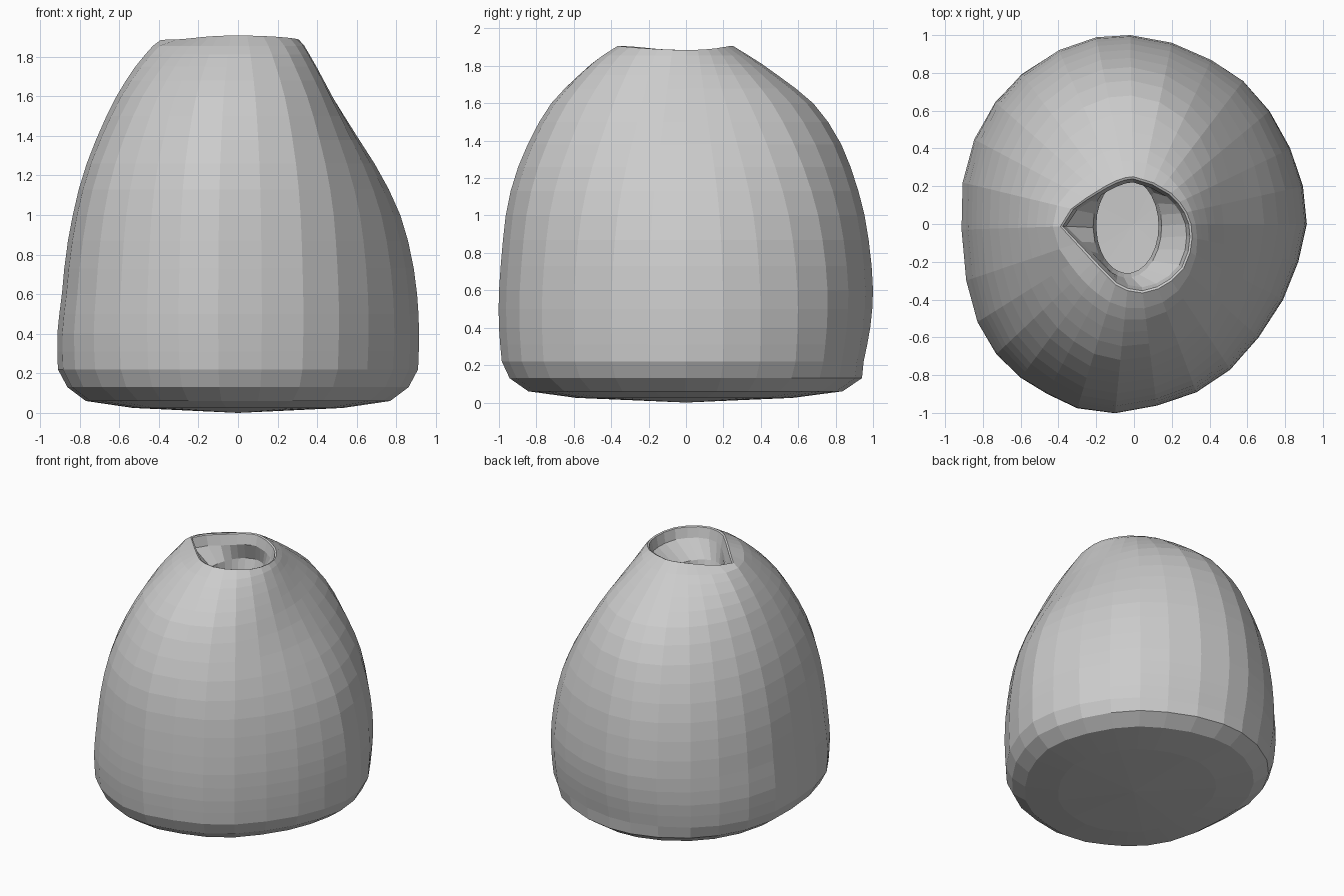
import bpy, bmesh, math

if "Cube" in bpy.data.objects:
    bpy.data.objects.remove(bpy.data.objects["Cube"])

# Widest outline and opening outline (plan view)
BASE = [(.915, 0), (.895, .2), (.83, .4), (.72, .6), (.58, .76), (.41, .87), (.2, .96),
        (-.02, 1), (-.2, .99), (-.4, .925), (-.6, .8), (-.74, .65), (-.85, .45),
        (-.91, .22), (-.915, -.03), (-.89, -.3), (-.83, -.52), (-.73, -.69),
        (-.6, -.815), (-.46, -.9), (-.3, -.975), (-.1, -1), (.12, -.96),
        (.33, -.89), (.51, -.77), (.66, -.6), (.79, -.4), (.87, -.2)]
RIM = [(.3, .03), (.22, .15), (.1, .22), (-.02, .255), (-.12, .22), (-.25, .14),
       (-.36, .06), (-.4, 0), (-.36, -.05), (-.3, -.11), (-.2, -.22), (-.1, -.32),
       (0, -.37), (.1, -.36), (.2, -.3), (.28, -.22), (.31, -.1)]
# Extents per height: z, right, back, left, front
PROFILE = [(.22, .91, .95, .91, .985), (.4, .915, .985, .913, 1), (.6, .905, 1, .89, 1),
           (.8, .875, .985, .87, .985), (1, .82, .955, .835, .965),
           (1.2, .725, .90, .785, .92), (1.4, .60, .82, .71, .84),
           (1.6, .475, .68, .615, .725), (1.75, .39, .49, .52, .58),
           (1.84, .335, .36, .445, .475), (1.9, .30, .255, .39, .37)]
HEIGHTS = [.22, .31, .4, .5, .6, .73, .87, 1, 1.13, 1.26, 1.38, 1.5, 1.6, 1.68, 1.75, 1.81, 1.855]
BASE_EXT = (.915, 1, .915, 1)
ANGLES = [math.atan2(y, x) % math.tau for x, y in BASE]


def radius(outline, a):
    """Distance from the axis to a closed outline along direction a."""
    c, s = math.cos(a), math.sin(a)
    for (x1, y1), (x2, y2) in zip(outline, outline[1:] + outline[:1]):
        dx, dy = x2 - x1, y2 - y1
        den = c * dy - s * dx
        if abs(den) < 1e-9:
            continue
        r = (x1 * dy - y1 * dx) / den
        u = (x1 * s - y1 * c) / den
        if r > 0 and -1e-6 <= u <= 1 + 1e-6:
            return r
    return .3


def soft_rim(a):
    """Rounded version of the opening, used for the shoulder below it."""
    return sum(radius(RIM, a + d) for d in (-.3, -.15, 0, .15, .3)) / 5


SOFT_EXT = [soft_rim(k * math.pi / 2) for k in range(4)]


def extents(z):
    """Smooth interpolation of the side profiles."""
    i = max(k for k in range(len(PROFILE) - 1) if PROFILE[k][0] <= z + 1e-6)
    p, q = PROFILE[i], PROFILE[i + 1]
    a, b = PROFILE[max(i - 1, 0)], PROFILE[min(i + 2, len(PROFILE) - 1)]
    h = q[0] - p[0]
    f = (z - p[0]) / h
    out = []
    for k in range(1, 5):
        m0 = (q[k] - a[k]) / (q[0] - a[0]) * h
        m1 = (b[k] - p[k]) / (b[0] - p[0]) * h
        out.append((2*f**3 - 3*f*f + 1) * p[k] + (f**3 - 2*f*f + f) * m0
                   + (3*f*f - 2*f**3) * q[k] + (f**3 - f*f) * m1)
    return out


def wall_ring(z, inset=0.0):
    """Blend from opening outline to widest outline, separately per side."""
    t = [(e - r) / (b - r) for e, r, b in zip(extents(z), SOFT_EXT, BASE_EXT)]
    pts = []
    for a in ANGLES:
        c, s = math.cos(a), math.sin(a)
        k = t[0 if c > 0 else 2] * c * c + t[1 if s > 0 else 3] * s * s
        r0 = soft_rim(a)
        r = r0 + (radius(BASE, a) - r0) * k - inset
        pts.append((r * c, r * s, z))
    return pts


def base_ring(z, scale):
    return [(x * scale, y * scale - .02 * (1 - scale), z) for x, y in BASE]


def rim_ring(drop, inset):
    return [((radius(RIM, a) - inset) * math.cos(a), (radius(RIM, a) - inset) * math.sin(a),
             1.907 - drop - .022 * math.cos(a) ** 2) for a in ANGLES]


def throat_ring(z, grow=1.0):
    return [(-.035 + .165 * grow * math.cos(a), -.01 + .25 * grow * math.sin(a), z)
            for a in ANGLES]


# Outside skin, rim, sloping throat, then hidden inner wall and floor
rings = [base_ring(.025, .58), base_ring(.06, .84), base_ring(.13, .942)]
rings += [wall_ring(z) for z in HEIGHTS]
rings += [rim_ring(0, 0), rim_ring(.005, .012), rim_ring(.08, .03)]
rings += [throat_ring(1.7, 1.1), throat_ring(1.62)]
rings += [wall_ring(z, .025) for z in (1.64, 1.5, 1.3, 1.1, .85, .6, .4, .22)]
rings += [base_ring(.14, .92), base_ring(.08, .82), base_ring(.045, .55)]

bm = bmesh.new()
loops = [[bm.verts.new(p) for p in ring] for ring in rings]
n = len(BASE)
for lo, hi in zip(loops, loops[1:]):
    for i in range(n):
        j = (i + 1) % n
        bm.faces.new((lo[i], lo[j], hi[j], hi[i]))
bottom, floor = bm.verts.new((0, 0, 0)), bm.verts.new((0, 0, .025))
for i in range(n):
    j = (i + 1) % n
    bm.faces.new((loops[0][j], loops[0][i], bottom))
    bm.faces.new((loops[-1][i], loops[-1][j], floor))
bmesh.ops.recalc_face_normals(bm, faces=bm.faces)
mesh = bpy.data.meshes.new("hollow_pot")
bm.to_mesh(mesh)
bm.free()
pot = bpy.data.objects.new("hollow_pot", mesh)
bpy.context.collection.objects.link(pot)
